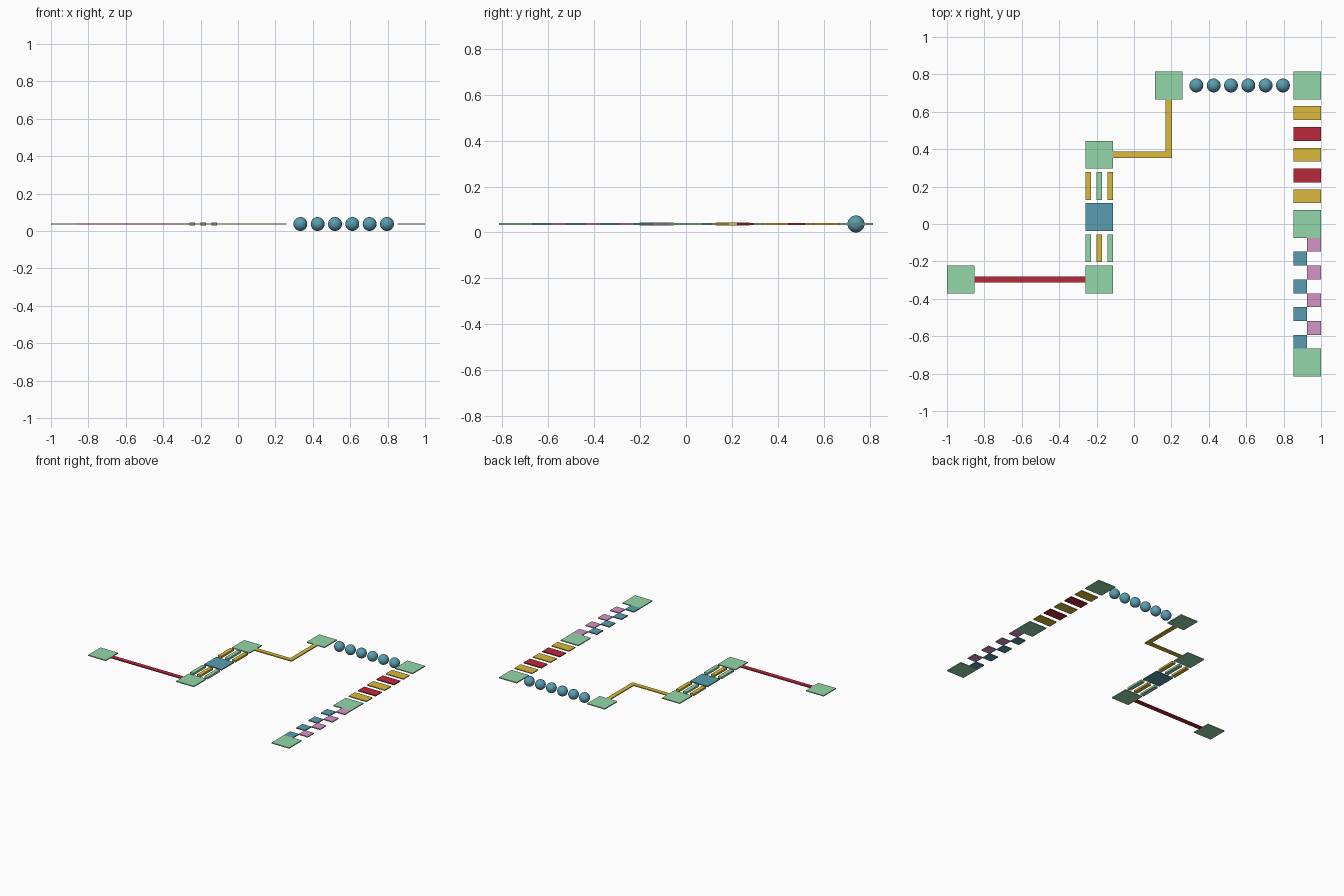
import bpy

if "Cube" in bpy.data.objects:
    bpy.data.objects.remove(bpy.data.objects["Cube"])

U = 1 / 27          # layout unit: the course is 54 units long
Z = U               # every part is centred on the ball centre height
TH = 0.2            # plate thickness in units


def material(name, rgb):
    m = bpy.data.materials.new(name)
    m.diffuse_color = (*rgb, 1)
    m.use_nodes = True
    m.node_tree.nodes["Principled BSDF"].inputs["Base Color"].default_value = m.diffuse_color
    return m


GREEN = material("green", (0.29, 0.68, 0.40))
BLUE = material("blue", (0.10, 0.34, 0.44))
YELLOW = material("yellow", (0.70, 0.48, 0.045))
RED = material("red", (0.50, 0.022, 0.045))
PINK = material("pink", (0.66, 0.30, 0.58))


def slab(name, x, y, sx, sy, mat, th=TH):
    bpy.ops.mesh.primitive_cube_add(size=1, location=(x * U, y * U, Z))
    ob = bpy.context.object
    ob.name = name
    ob.scale = (sx * U, sy * U, th * U)
    bpy.ops.object.transform_apply(location=False, rotation=False, scale=True)
    ob.data.materials.append(mat)
    return ob


# Square platforms
for x, y in [(-25, -8), (-5, -8), (-5, 10), (5, 20), (25, 20), (25, 0), (25, -20)]:
    slab("platform", x, y, 4, 4, GREEN)
slab("middle_platform", -5, 1, 4, 4, BLUE)

# Straight narrow beam
slab("straight_beam", -15, -8, 16, 0.9, RED)

# L-shaped beam: one extruded outline
w = 0.45
outline = [(-3, 10 - w), (5 + w, 10 - w), (5 + w, 18), (5 - w, 18), (5 - w, 10 + w), (-3, 10 + w)]
n = len(outline)
verts = [(x * U, y * U, Z + s * TH / 2 * U) for s in (-1, 1) for x, y in outline]
faces = [tuple(range(n))[::-1], tuple(range(n, 2 * n))]
faces += [(i, (i + 1) % n, n + (i + 1) % n, n + i) for i in range(n)]
mesh = bpy.data.meshes.new("corner_beam")
mesh.from_pydata(verts, [], faces)
mesh.materials.append(YELLOW)
bpy.context.collection.objects.link(bpy.data.objects.new("corner_beam", mesh))

# Two sets of three parallel rails, alternating colours
for y, outer, inner in [(-3.5, GREEN, YELLOW), (5.5, YELLOW, GREEN)]:
    for i in (-1, 0, 1):
        slab("rail", -5 + 1.6 * i, y, 0.8, 4, outer if i else inner, 0.4)

# Row of balls
for i in range(6):
    bpy.ops.mesh.primitive_uv_sphere_add(segments=32, ring_count=16, radius=U,
                                         location=((9 + 2.5 * i) * U, 20 * U, Z))
    ball = bpy.context.object
    ball.name = "ball"
    ball.data.materials.append(BLUE)
    bpy.ops.object.shade_smooth()

# Stepping planks
for i in range(5):
    slab("plank", 25, 16 - 3 * i, 4, 2, RED if i % 2 else YELLOW)

# Staggered square tiles
for i in range(8):
    slab("tile", 24 if i % 2 else 26, -3 - 2 * i, 2, 2, BLUE if i % 2 else PINK)
